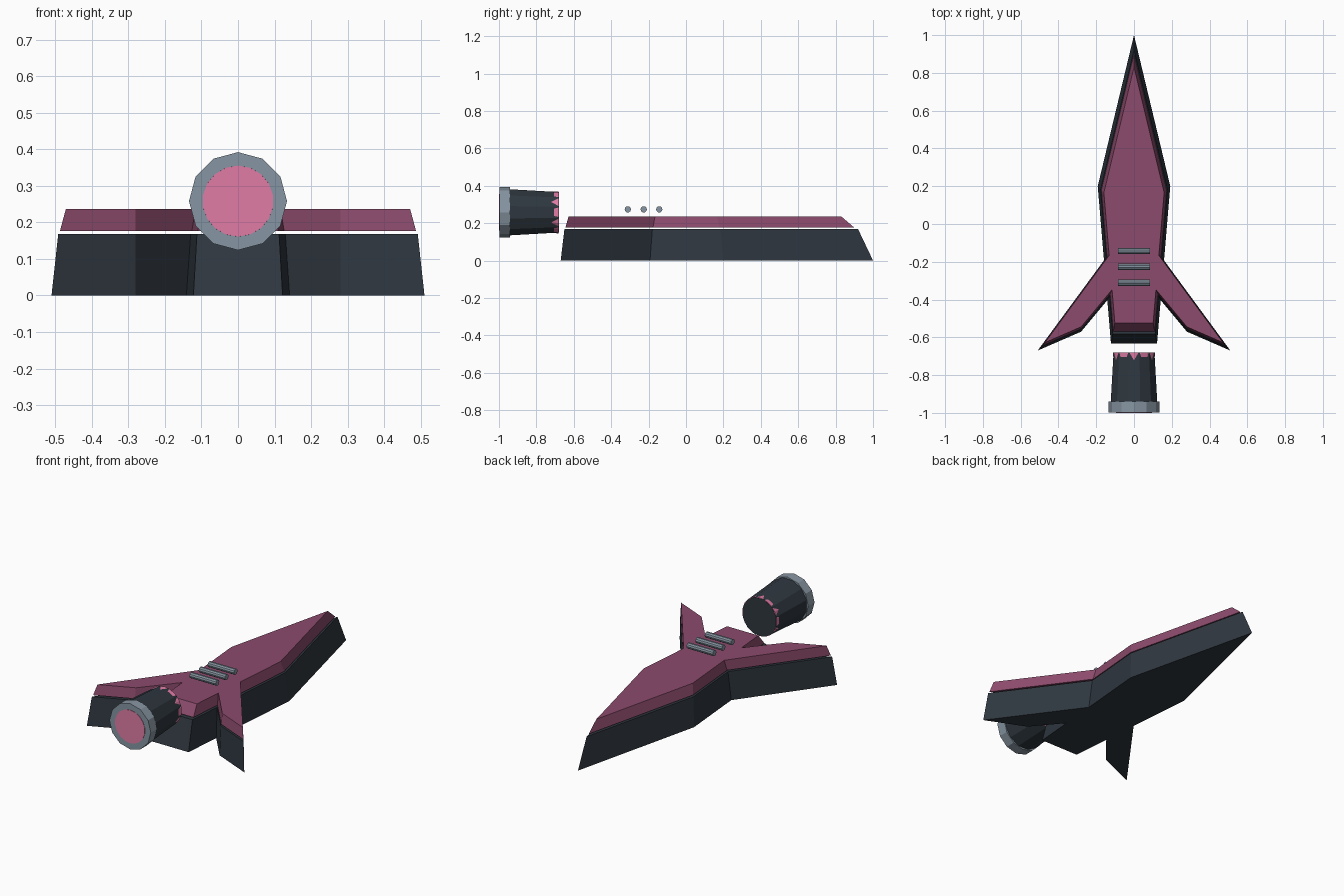
import bpy, bmesh, math
from mathutils import Matrix

if "Cube" in bpy.data.objects:
    bpy.data.objects.remove(bpy.data.objects["Cube"])


def material(name, rgb):
    m = bpy.data.materials.new(name)
    m.diffuse_color = (*rgb, 1)
    m.use_nodes = True
    m.node_tree.nodes["Principled BSDF"].inputs["Base Color"].default_value = m.diffuse_color
    return m


DARK = material("dark_hull", (0.028, 0.038, 0.05))
PLUM = material("plum_panel", (0.26, 0.07, 0.15))
PINK = material("pink_glow", (0.75, 0.2, 0.38))
STEEL = material("steel", (0.24, 0.3, 0.36))


def finish(name, bm, mat):
    bmesh.ops.recalc_face_normals(bm, faces=bm.faces)
    me = bpy.data.meshes.new(name)
    bm.to_mesh(me)
    bm.free()
    me.materials.append(mat)
    ob = bpy.data.objects.new(name, me)
    bpy.context.collection.objects.link(ob)
    return ob


def slab(name, outline, centre, z0, s0, z1, s1, mat, mirror=False):
    """Tapered slab: the outline scaled about a centre at two heights."""
    bm = bmesh.new()
    cx, cy = centre
    rings = [[bm.verts.new((cx + (x - cx) * s, cy + (y - cy) * s, z)) for x, y in outline]
             for z, s in ((z0, s0), (z1, s1))]
    bm.faces.new(rings[0])
    bm.faces.new(rings[1])
    n = len(outline)
    for i in range(n):
        j = (i + 1) % n
        bm.faces.new((rings[0][i], rings[0][j], rings[1][j], rings[1][i]))
    ob = finish(name, bm, mat)
    if mirror:
        ob.modifiers.new("mirror", 'MIRROR').use_mirror_merge = False
    return ob


def tube_y(name, y0, r0, y1, r1, sides, phase, mat, z=0.258):
    """Frustum along y, r0 at y0 (rear) and r1 at y1; phase 0 puts a corner on top."""
    bm = bmesh.new()
    bmesh.ops.create_cone(bm, cap_ends=True, segments=sides, radius1=r0, radius2=r1, depth=y1 - y0)
    # align the first corner with +y, which the tilt then turns to +z
    first = max(bm.verts, key=lambda v: v.co.x)
    start = math.atan2(first.co.y, first.co.x)
    bm.transform(Matrix.Translation((0, (y0 + y1) / 2, z))
                 @ Matrix.Rotation(-math.pi / 2, 4, 'X')
                 @ Matrix.Rotation(-math.pi / 2 - start + math.radians(phase), 4, 'Z'))
    return finish(name, bm, mat)


# Hull and wings: dark lower slab, plum upper slab with a thin gap between
body = [(0, 1), (0.192, 0.2), (0.122, -0.632), (-0.122, -0.632), (-0.192, 0.2)]
wing = [(0.08, -0.085), (0.51, -0.67), (0.28, -0.57), (0.08, -0.33)]
for part, outline, centre, both in (("body", body, (0, 0), False),
                                    ("wing", wing, (0.28, -0.42), True)):
    slab(part + "_hull", outline, centre, 0, 1, 0.168, 0.92, DARK, both)
    slab(part + "_panel", outline, centre, 0.176, 0.9, 0.236, 0.83, PLUM, both)

# Engine: dark nozzle, steel rim, pink glowing core
tube_y("engine_nozzle", -0.95, 0.128, -0.68, 0.112, 12, 15, DARK)
tube_y("engine_rim", -0.998, 0.134, -0.94, 0.134, 12, 0, STEEL)
tube_y("engine_core", -1.0, 0.097, -0.681, 0.1125, 18, 0, PINK)

# Three vent bars across the back
for i, y in enumerate((-0.143, -0.226, -0.311)):
    bm = bmesh.new()
    bmesh.ops.create_cone(bm, cap_ends=True, segments=10, radius1=0.017, radius2=0.017, depth=0.17)
    bm.transform(Matrix.Translation((0, y, 0.274)) @ Matrix.Rotation(math.pi / 2, 4, 'Y'))
    finish(f"vent_bar_{i + 1}", bm, STEEL)
